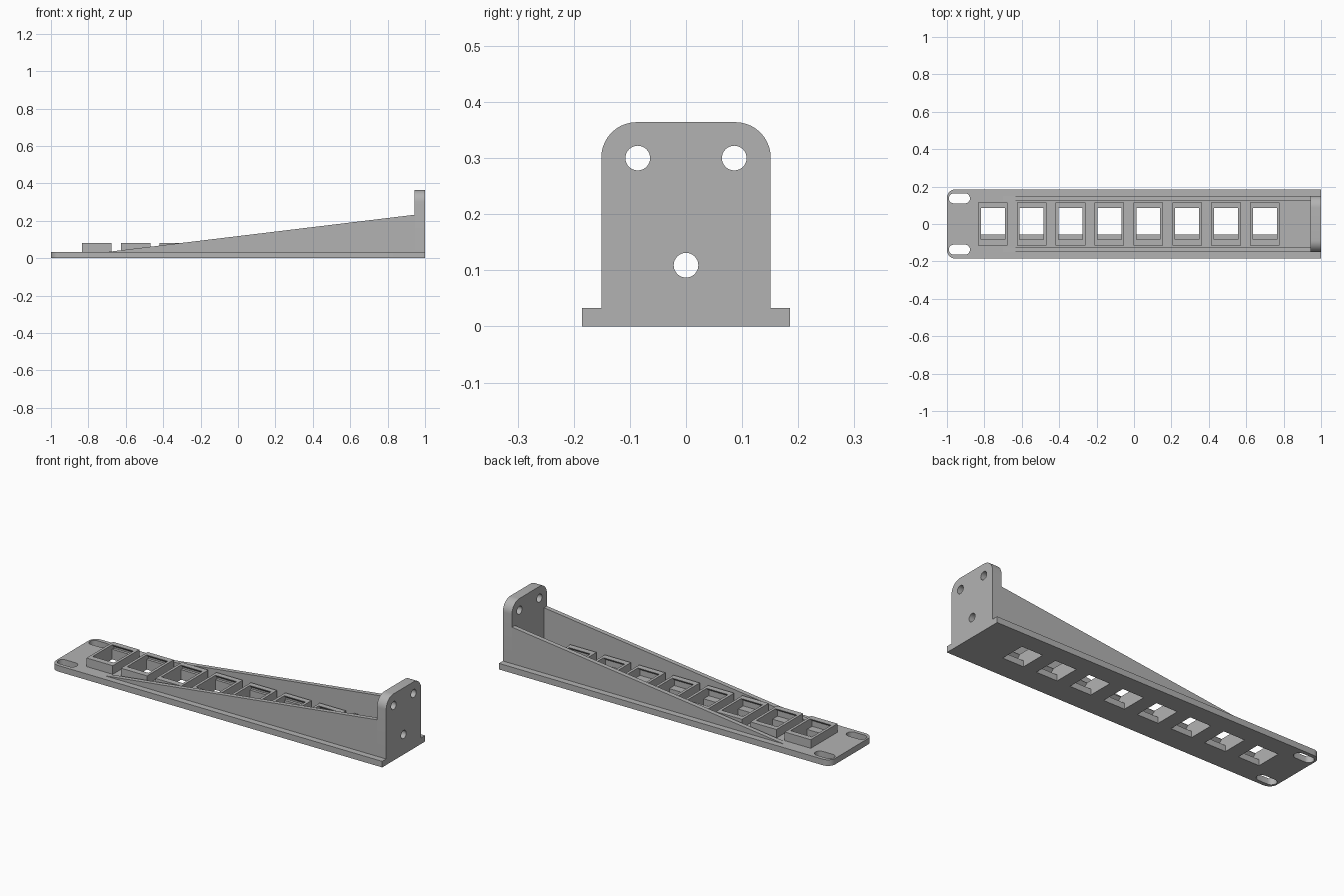
import bpy, bmesh
from math import cos, sin, pi
from mathutils import Matrix, Vector

if "Cube" in bpy.data.objects:
    bpy.data.objects.remove(bpy.data.objects["Cube"])

grey = bpy.data.materials.new("matte grey")
grey.use_nodes = True
colour = (0.45, 0.45, 0.45, 1)
grey.diffuse_color = colour
grey.node_tree.nodes["Principled BSDF"].inputs["Base Color"].default_value = colour

X, Y, Z = Vector((1, 0, 0)), Vector((0, 1, 0)), Vector((0, 0, 1))


def arc(cx, cy, r, start, end, n=10):
    return [(cx + r * cos(start + (end - start) * i / n),
             cy + r * sin(start + (end - start) * i / n)) for i in range(n + 1)]


def circle(cx, cy, r):
    return arc(cx, cy, r, 0, 2 * pi, 32)[:-1]


def rect(x0, x1, y0, y1):
    return [(x0, y0), (x1, y0), (x1, y1), (x0, y1)]


def slab(name, loops, u, v, low, high):
    """Extrude an outline with holes, drawn on axes u and v, from low to high."""
    w = u.cross(v)
    curve = bpy.data.curves.new(name, "CURVE")
    curve.dimensions = "2D"
    curve.fill_mode = "BOTH"
    curve.extrude = (high - low) / 2
    for loop in loops:
        spline = curve.splines.new("POLY")
        spline.points.add(len(loop) - 1)
        spline.use_cyclic_u = True
        for point, (a, b) in zip(spline.points, loop):
            point.co = (a, b, 0, 1)
    temp = bpy.data.objects.new(name + " outline", curve)
    bpy.context.collection.objects.link(temp)
    mesh = bpy.data.meshes.new_from_object(
        temp.evaluated_get(bpy.context.evaluated_depsgraph_get()))
    bpy.data.objects.remove(temp)
    # Weld the caps and turn the slab into place
    bm = bmesh.new()
    bm.from_mesh(mesh)
    bmesh.ops.remove_doubles(bm, verts=bm.verts, dist=0.0001)
    frame = Matrix((u, v, w)).transposed().to_4x4()
    bm.transform(Matrix.Translation(w * (low + high) / 2) @ frame)
    bmesh.ops.recalc_face_normals(bm, faces=bm.faces)
    bm.to_mesh(mesh)
    bm.free()
    mesh.materials.clear()
    mesh.materials.append(grey)
    obj = bpy.data.objects.new(name, mesh)
    bpy.context.collection.objects.link(obj)
    bpy.ops.object.select_all(action="DESELECT")
    obj.select_set(True)
    bpy.context.view_layer.objects.active = obj
    bpy.ops.object.shade_smooth_by_angle(angle=0.5)
    return obj


BASE, TOP = 0.033, 0.08
centres = [-0.755 + 0.2078 * i for i in range(8)]

# Base plate with rounded end, mounting slots and jack openings
outline = ([(1, -0.185), (1, 0.185)] + arc(-0.955, 0.14, 0.045, pi / 2, pi)
           + arc(-0.955, -0.14, 0.045, pi, 1.5 * pi))
holes = [arc(-0.904, y, 0.027, -pi / 2, pi / 2) + arc(-0.963, y, 0.027, pi / 2, 1.5 * pi)
         for y in (-0.137, 0.137)]
holes += [rect(c - 0.064, c + 0.064, -0.056, 0.085) for c in centres]
slab("base_plate", [outline] + holes, X, Y, 0, BASE)

# Jack sockets: two side walls, a stepped end and a hooked end
step_end = [(0.115, BASE), (0.085, BASE), (0.085, 0.055), (0.1, 0.055),
            (0.1, 0.064), (0.085, 0.078), (0.085, TOP), (0.115, TOP)]
hook_end = [(-0.115, BASE), (-0.1, BASE), (-0.1, 0.064),
            (-0.083, 0.078), (-0.083, TOP), (-0.115, TOP)]
for i, c in enumerate(centres, 1):
    for side, s in (("right", -1), ("left", 1)):
        a, b = sorted((c + s * 0.064, c + s * 0.079))
        slab(f"socket_{i}_{side}_wall", [rect(a, b, -0.115, 0.115)], X, Y, BASE, TOP)
    slab(f"socket_{i}_step_end", [step_end], Y, Z, c - 0.064, c + 0.064)
    slab(f"socket_{i}_hook_end", [hook_end], Y, Z, c - 0.064, c + 0.064)

# Tapered side ribs (extruded along -y)
rib = [(-0.7, BASE), (0.945, BASE), (0.945, 0.232)]
slab("front_rib", [rib], X, Z, 0.126, 0.151)
slab("back_rib", [rib], X, Z, -0.151, -0.126)

# Upright end plate with screw holes
upright = ([(-0.151, BASE), (0.151, BASE)] + arc(0.088, 0.301, 0.063, 0, pi / 2)
           + arc(-0.088, 0.301, 0.063, pi / 2, pi))
screws = [circle(-0.086, 0.3, 0.022), circle(0.086, 0.3, 0.022), circle(0, 0.109, 0.022)]
slab("end_plate", [upright] + screws, Y, Z, 0.945, 1)
